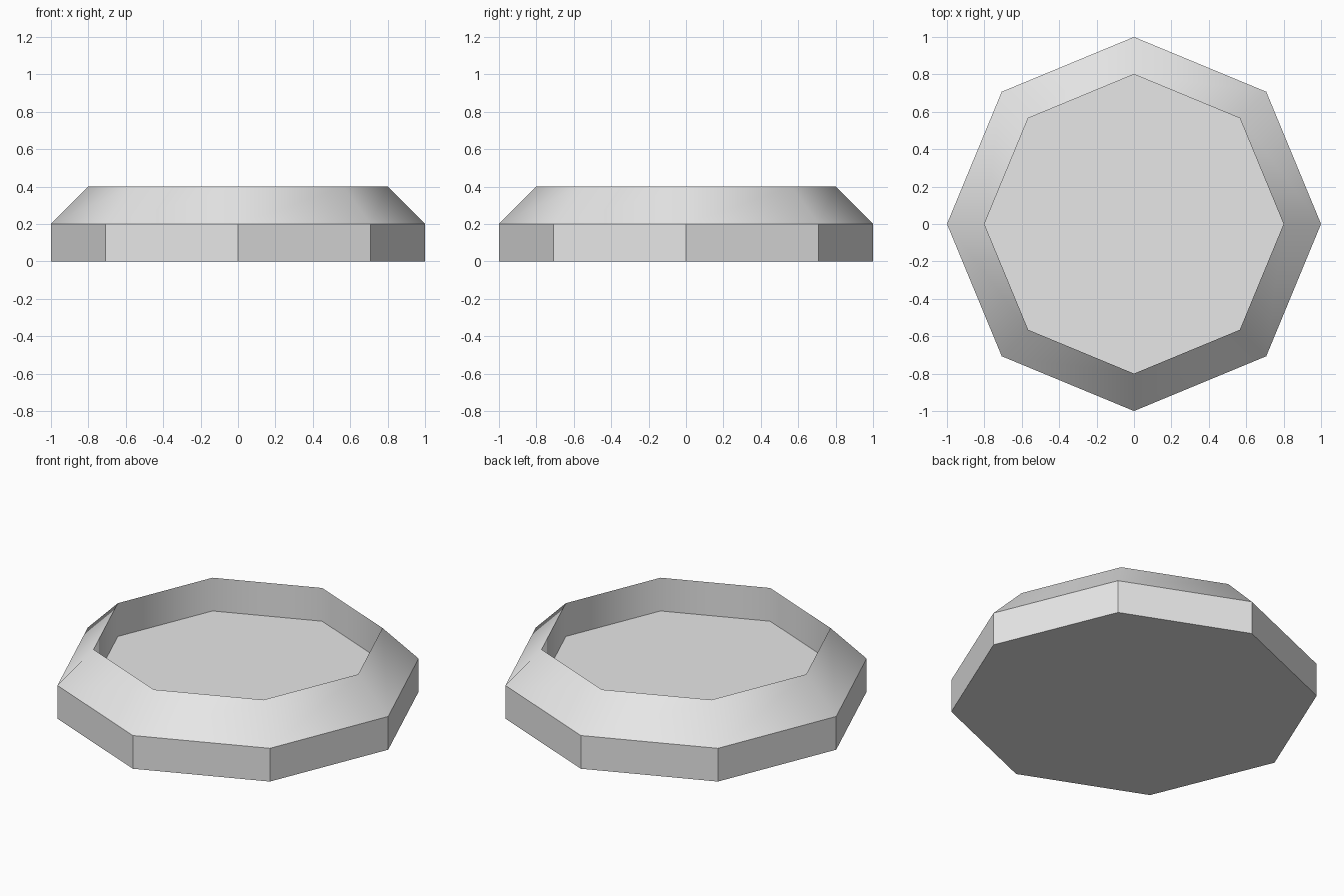
import bpy
import bmesh
from math import cos, sin, pi

SIDES = 8

cube = bpy.data.objects.get("Cube")
if cube:
    bpy.data.objects.remove(cube, do_unlink=True)

# Single plain grey
grey = bpy.data.materials.new("light_grey")
grey.use_nodes = True
color = (0.8, 0.8, 0.8, 1.0)
grey.diffuse_color = color
grey.node_tree.nodes["Principled BSDF"].inputs["Base Color"].default_value = color

bm = bmesh.new()


def ring(radius, z):
    return [bm.verts.new((radius * cos(2 * pi * i / SIDES),
                          radius * sin(2 * pi * i / SIDES), z))
            for i in range(SIDES)]


def bridge(lower, upper, smooth):
    for i in range(SIDES):
        j = (i + 1) % SIDES
        face = bm.faces.new((lower[i], lower[j], upper[j], upper[i]))
        face.smooth = smooth


# Profile: base, shoulder, rim, recessed floor
base = ring(1.0, 0.0)
shoulder = ring(1.0, 0.2)
rim = ring(0.8, 0.4)
floor = ring(0.8, 0.2)

bridge(base, shoulder, False)   # faceted outer wall
bridge(shoulder, rim, True)     # smooth sloping edge
bridge(rim, floor, True)        # smooth inner wall
bm.faces.new(floor)             # recessed floor
bm.faces.new(base[::-1])        # underside

# Crisp horizontal rings and outer corners
for edge in bm.edges:
    a, b = edge.verts
    level = abs(a.co.z - b.co.z) < 0.001
    edge.smooth = not (level or not all(f.smooth for f in edge.link_faces))

mesh = bpy.data.meshes.new("octagonal_tray")
bm.to_mesh(mesh)
bm.free()
mesh.materials.append(grey)
tray = bpy.data.objects.new("octagonal_tray", mesh)
bpy.context.collection.objects.link(tray)
